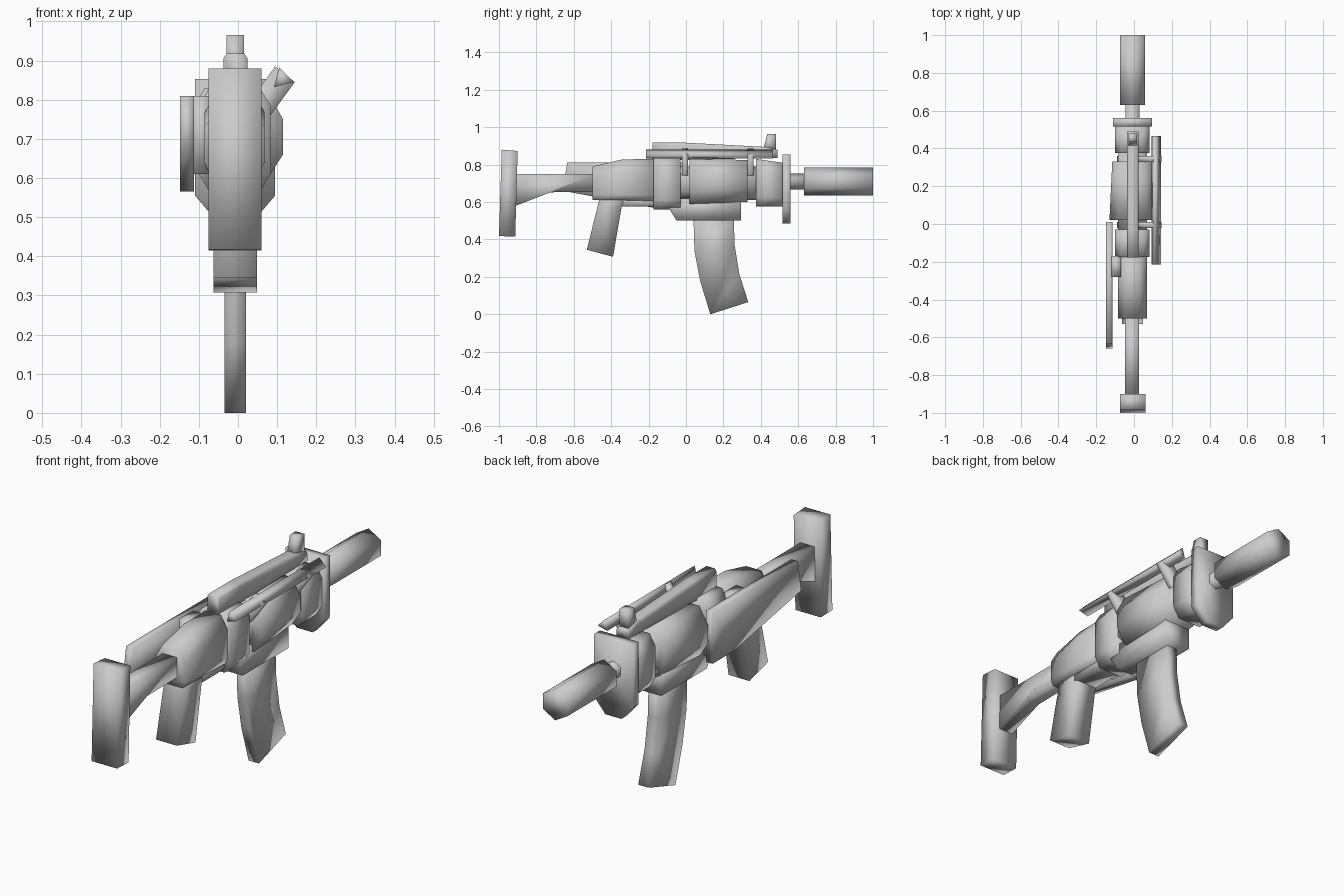
import bpy, bmesh, math

CX = -0.008  # centre line of the weapon


def finish(name, bm):
    bmesh.ops.recalc_face_normals(bm, faces=bm.faces)
    me = bpy.data.meshes.new(name)
    bm.to_mesh(me)
    bm.free()
    for p in me.polygons:
        p.use_smooth = True
    ob = bpy.data.objects.new(name, me)
    bpy.context.collection.objects.link(ob)
    return ob


def skin(name, rings):
    """Bridge equal rings of points and cap both ends."""
    bm = bmesh.new()
    rows = [[bm.verts.new(p) for p in r] for r in rings]
    n = len(rows[0])
    for a, b in zip(rows, rows[1:]):
        for i in range(n):
            bm.faces.new((a[i], a[(i + 1) % n], b[(i + 1) % n], b[i]))
    bm.faces.new(rows[0])
    bm.faces.new(rows[-1])
    return finish(name, bm)


def loft(name, stations, top=(0, 0), low=(0, 0)):
    """Box-like body along y; stations are (y, x0, x1, z0, z1), corners cut by (dx, dz)."""
    rings = []
    for y, x0, x1, z0, z1 in stations:
        r = []
        for x, s in ((x0, 1), (x1, -1)):
            t = [(x + s * top[0], y, z1), (x, y, z1 - top[1])] if top[0] else [(x, y, z1)]
            b = [(x, y, z0 + low[1]), (x + s * low[0], y, z0)] if low[0] else [(x, y, z0)]
            r += t + b if s == 1 else (t + b)[::-1]
        rings.append(r)
    return skin(name, rings)


def plate(name, profile, x0, x1):
    """Extrude a (y, z) profile along x."""
    return skin(name, [[(x, y, z) for y, z in profile] for x in (x0, x1)])


def tube(name, y0, y1, r, z, x=CX, sides=6, turn=math.pi / 2):
    """Low-sided rod along y."""
    ang = [turn + 2 * math.pi * i / sides for i in range(sides)]
    return skin(name, [[(x + r * math.cos(a), y, z + r * math.sin(a)) for a in ang]
                       for y in (y0, y1)])


# barrel and muzzle
tube("muzzle_cylinder", 0.63, 1.0, 0.075, 0.71)
tube("barrel", 0.30, 0.66, 0.042, 0.71)
tube("inner_core", -0.06, 0.40, 0.09, 0.70)
loft("front_plate", [(0.515, -0.11, 0.095, 0.485, 0.853), (0.56, -0.11, 0.095, 0.485, 0.853)],
     low=(0.06, 0.07))

# body sections
loft("fore_block", [(0.375, -0.10, 0.083, 0.575, 0.83), (0.515, -0.10, 0.083, 0.575, 0.81)],
     top=(0.03, 0.05), low=(0.03, 0.05))
loft("mid_body", [(0.02, -0.13, 0.115, 0.59, 0.83), (0.33, -0.115, 0.10, 0.60, 0.825)],
     top=(0.045, 0.08), low=(0.045, 0.07))
loft("receiver_band", [(-0.175, -0.10, 0.083, 0.56, 0.835), (-0.03, -0.10, 0.083, 0.56, 0.835)],
     top=(0.03, 0.05), low=(0.03, 0.05))
loft("rear_receiver", [(-0.50, -0.085, 0.068, 0.61, 0.79), (-0.34, -0.085, 0.068, 0.61, 0.828),
                       (-0.17, -0.085, 0.068, 0.605, 0.83)],
     top=(0.035, 0.06), low=(0.012, 0.03))
loft("side_hinge", [(-0.28, -0.118, -0.07, 0.61, 0.81), (-0.17, -0.118, -0.07, 0.61, 0.81)])

# stock
plate("stock_arm", [(-0.91, 0.75), (-0.49, 0.75), (-0.49, 0.655), (-0.725, 0.652), (-0.91, 0.58)],
      -0.048, 0.027)
plate("butt_plate", [(-0.985, 0.88), (-0.90, 0.873), (-0.913, 0.415), (-1.0, 0.418)],
      -0.075, 0.06)
plate("side_panel", [(-0.635, 0.81), (0.01, 0.81), (0.01, 0.565), (-0.15, 0.565), (-0.66, 0.66)],
      -0.148, -0.113)

# grip, guard, magazine well and magazine
plate("grip", [(-0.46, 0.63), (-0.33, 0.63), (-0.345, 0.57), (-0.39, 0.307), (-0.53, 0.345),
               (-0.47, 0.59)], -0.063, 0.048)
plate("lower_strip", [(-0.36, 0.62), (-0.05, 0.62), (-0.07, 0.575), (-0.36, 0.575)],
      -0.063, 0.048)
plate("magazine_well", [(-0.09, 0.565), (-0.09, 0.62), (0.295, 0.62), (0.295, 0.50),
                        (-0.05, 0.50)], -0.075, 0.06)
plate("magazine", [(0.04, 0.52), (0.255, 0.52), (0.26, 0.37), (0.285, 0.215), (0.333, 0.065),
                   (0.13, 0.0), (0.075, 0.18), (0.045, 0.34)], -0.035, 0.02)

# top rail and sight
loft("top_rail", [(-0.178, -0.037, 0.024, 0.82, 0.918), (-0.02, -0.037, 0.024, 0.825, 0.918),
                  (0.42, -0.037, 0.024, 0.835, 0.895), (0.49, -0.037, 0.024, 0.835, 0.88)],
     top=(0.008, 0.012))
plate("front_sight", [(0.41, 0.87), (0.435, 0.965), (0.48, 0.965), (0.48, 0.87)], -0.03, 0.015)

# side rod on two slanted brackets
tube("side_rod", -0.215, 0.465, 0.03, 0.853, x=0.113, sides=3, turn=math.radians(-15))
for label, y in (("rear", -0.005), ("front", 0.345)):
    rings = [[(x, yy, z) for x, z in ((0.095, 0.885), (0.145, 0.845), (-0.025, 0.612), (-0.09, 0.63))]
             for yy in (y - 0.016, y + 0.016)]
    skin(label + "_bracket", rings)
